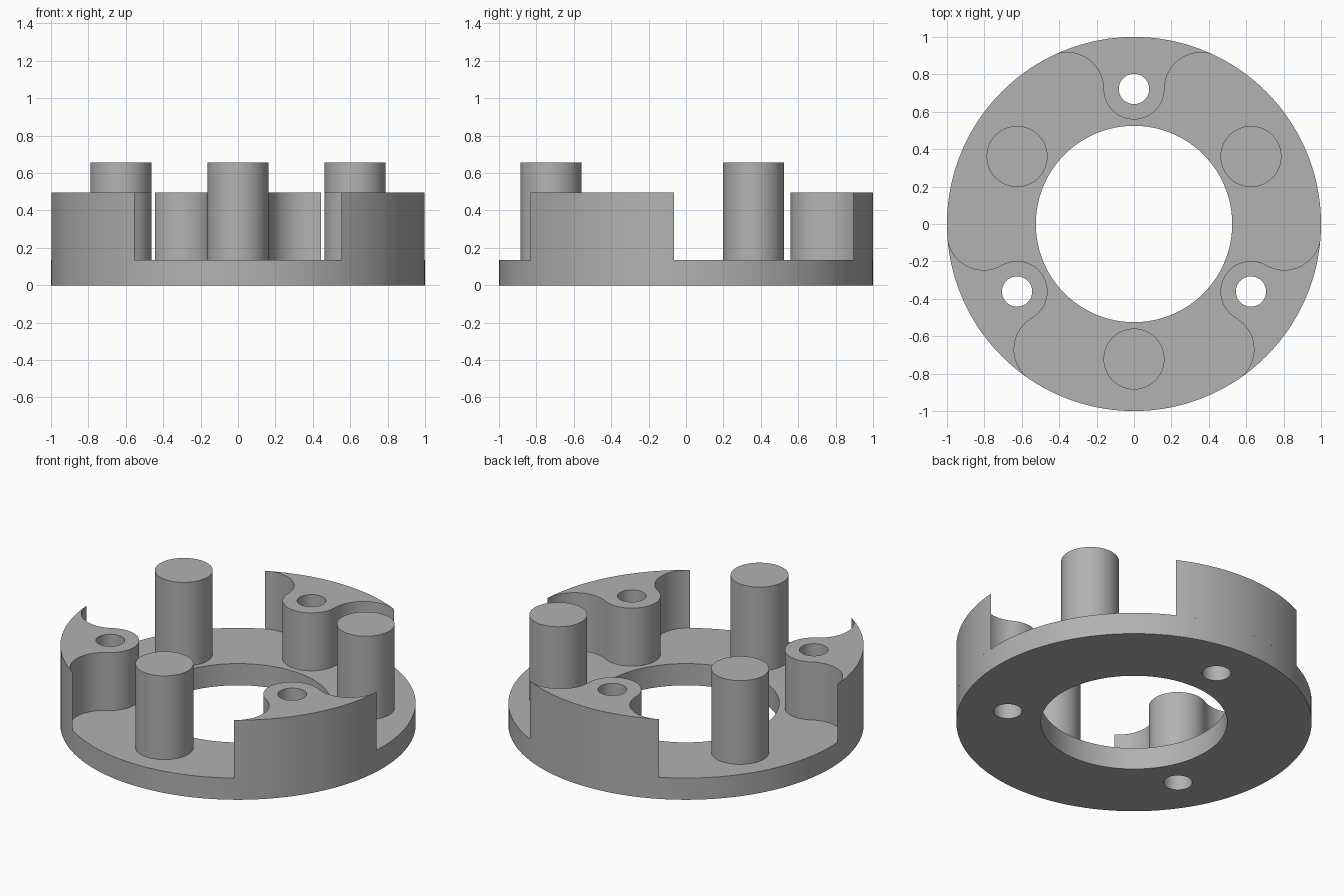
import bpy
import bmesh
from math import sin, cos, atan2, degrees, radians

cube = bpy.data.objects.get("Cube")
if cube:
    bpy.data.objects.remove(cube, do_unlink=True)

# Main dimensions
OUTER, BORE, PITCH = 1.0, 0.525, 0.722
POST_R, HOLE_R = 0.163, 0.081
BASE_TOP, BOSS_TOP, PIN_TOP = 0.135, 0.495, 0.655

grey = bpy.data.materials.new("plain_grey")
grey.use_nodes = True
grey.diffuse_color = (0.445, 0.445, 0.445, 1)
grey.node_tree.nodes["Principled BSDF"].inputs["Base Color"].default_value = grey.diffuse_color


def arc(cx, cy, r, start, end, steps):
    """Points along an arc in degrees, leaving out the last one."""
    angles = [radians(start + (end - start) * i / steps) for i in range(steps)]
    return [(cx + r * cos(a), cy + r * sin(a)) for a in angles]


def circle(r, cx=0, cy=0, steps=64):
    return arc(cx, cy, r, 0, 360, steps)


def turned(points, angle):
    c, s = cos(radians(angle)), sin(radians(angle))
    return [(x * c - y * s, x * s + y * c) for x, y in points]


def prism(name, loops, z0, z1):
    """Upright solid from an outline and any hole outlines."""
    bm = bmesh.new()
    caps = ([], [])
    for loop in loops:
        rings = [[bm.verts.new((x, y, z)) for x, y in loop] for z in (z0, z1)]
        n = len(loop)
        for i in range(n):
            j = (i + 1) % n
            bm.faces.new((rings[0][i], rings[0][j], rings[1][j], rings[1][i]))
        for cap, ring in zip(caps, rings):
            cap += [bm.edges.get((ring[i], ring[(i + 1) % n])) for i in range(n)]
    for cap in caps:
        bmesh.ops.triangle_fill(bm, edges=cap, use_beauty=True, normal=(0, 0, 1))
    bmesh.ops.recalc_face_normals(bm, faces=bm.faces[:])
    mesh = bpy.data.meshes.new(name)
    bm.to_mesh(mesh)
    bm.free()
    mesh.materials.append(grey)
    obj = bpy.data.objects.new(name, mesh)
    bpy.context.collection.objects.link(obj)
    bpy.ops.object.select_all(action="DESELECT")
    obj.select_set(True)
    bpy.context.view_layer.objects.active = obj
    bpy.ops.object.shade_smooth_by_angle(angle=radians(30))
    return obj


# Boss outline: rim arc, two concave fillets tangent to the rim, rounded nose
fillet = (OUTER**2 - PITCH**2 - POST_R**2) / (2 * (OUTER + POST_R))
fx = POST_R + fillet
half = degrees(atan2(fx, PITCH))
boss = (arc(0, 0, OUTER, 90 - half, 90 + half, 40)
        + arc(-fx, PITCH, fillet, 90 + half, 0, 32)
        + arc(0, PITCH, POST_R, 180, 360, 32)
        + arc(fx, PITCH, fillet, 180, 90 - half, 32))
hole = circle(HOLE_R, 0, PITCH, 48)
turns = {"back": 0, "right": 120, "left": 240}

# Base ring with bore and three through holes
holes = [turned(hole, a) for a in turns.values()]
prism("base_ring", [circle(OUTER, steps=160), circle(BORE, steps=128)] + holes, 0, BASE_TOP)

# Raised bosses with holes, and a solid pin opposite each
opposite = {"back": "front", "right": "left", "left": "right"}
for side, angle in turns.items():
    prism(side + "_boss", [turned(boss, angle), turned(hole, angle)], BASE_TOP, BOSS_TOP)
    pin = turned(circle(POST_R, 0, -PITCH), angle)
    prism(opposite[side] + "_pin", [pin], BASE_TOP, PIN_TOP)
